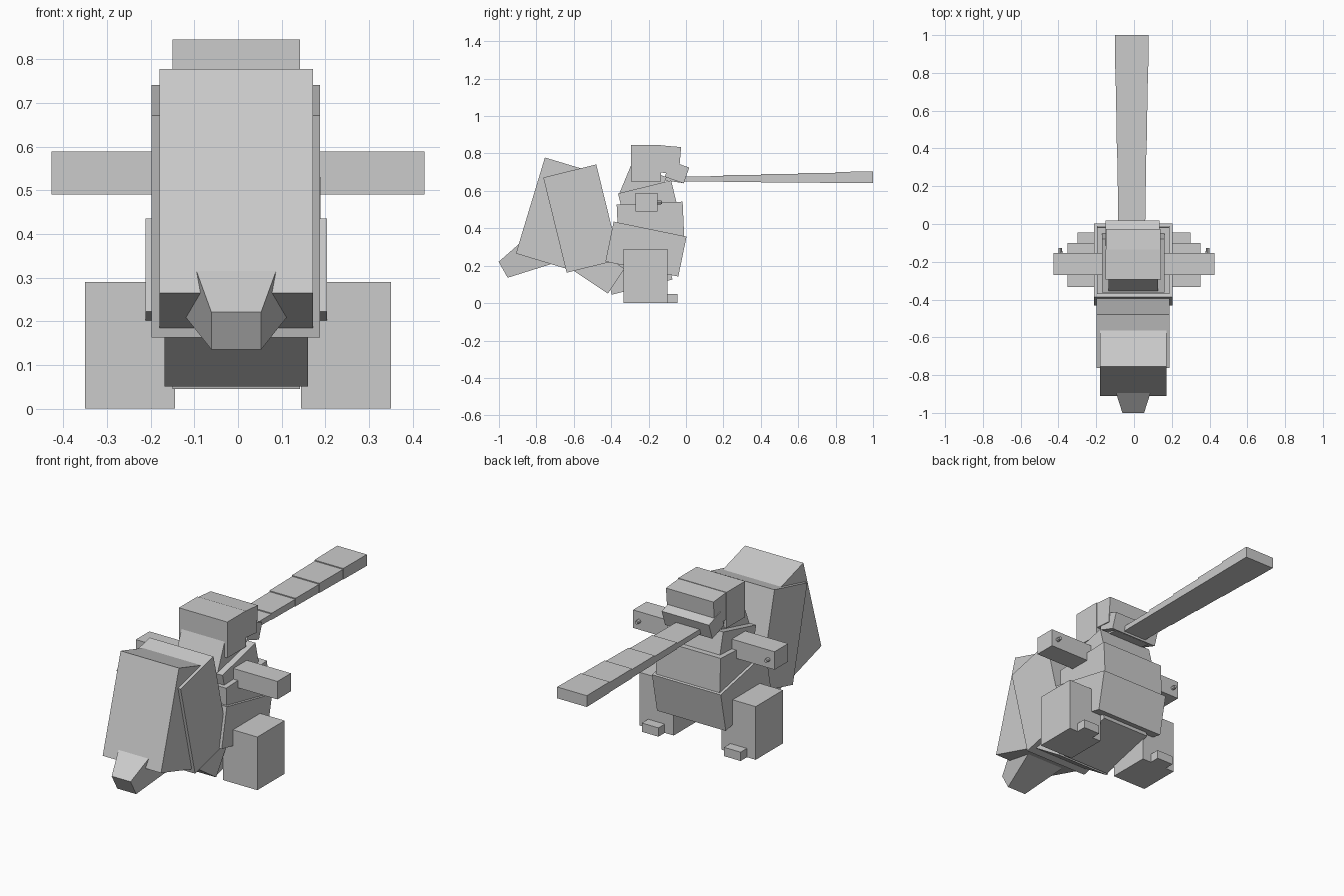
import bpy, bmesh
from math import radians
from mathutils import Matrix, Vector

cube = bpy.data.objects.get("Cube")
if cube:
    bpy.data.objects.remove(cube)

grey = bpy.data.materials.new("plain_grey")
grey.use_nodes = True
grey.diffuse_color = (0.6, 0.6, 0.6, 1)
grey.node_tree.nodes["Principled BSDF"].inputs["Base Color"].default_value = (0.6, 0.6, 0.6, 1)

MID = -0.004  # the body sits a hair off centre


def add(name, bm, centre, tilt):
    mesh = bpy.data.meshes.new(name)
    bm.to_mesh(mesh)
    bm.free()
    mesh.materials.append(grey)
    obj = bpy.data.objects.new(name, mesh)
    obj.location = centre
    obj.rotation_euler.x = radians(tilt)
    bpy.context.collection.objects.link(obj)
    return obj


def box(name, centre, size, tilt=0, taper=1.0):
    """Box tilted about x; taper scales its far (+y) end."""
    bm = bmesh.new()
    bmesh.ops.create_cube(bm, size=1)
    for v in bm.verts:
        k = taper if v.co.y > 0 else 1
        v.co = Vector((v.co.x * size[0] * k, v.co.y * size[1], v.co.z * size[2] * k))
    return add(name, bm, centre, tilt)


# Torso: stacked boxes, each with its own lean
for name, y, z, size, tilt in (
    ("pelvis", -0.255, 0.168, (0.292, 0.335, 0.17), 14),
    ("lower_body", -0.214, 0.289, (0.415, 0.398, 0.218), -11.6),
    ("middle_body", -0.19, 0.437, (0.385, 0.353, 0.195), 2.6),
    ("upper_body", -0.206, 0.558, (0.33, 0.292, 0.13), 13.8),
    ("neck", -0.233, 0.623, (0.26, 0.2, 0.19), -22.6),
):
    box(name, (MID, y, z), size, tilt)

# Head, snout and jaw
box("head_rear", (MID, -0.215, 0.748), (0.292, 0.16, 0.196))
box("head_front", (MID, -0.092, 0.767), (0.286, 0.12, 0.145), -5)
box("snout", (-0.008, -0.048, 0.70), (0.285, 0.107, 0.09), -19)
box("jaw", (-0.008, -0.065, 0.664), (0.22, 0.09, 0.03), -8)

# Tail: root, two overlapping blocks and a tapering tip
box("tail_root", (MID, -0.506, 0.206), (0.328, 0.32, 0.16), -33.7)
box("tail_inner_block", (MID - 0.001, -0.559, 0.452), (0.386, 0.292, 0.524), 13.8)
box("tail_outer_block", (MID, -0.693, 0.48), (0.352, 0.29, 0.536), -16.8)
box("tail_tip", (MID, -0.825, 0.264), (0.114, 0.35, 0.098), 29.3, 2.5)

# Tongue: segments growing wider and thicker toward the end
for i in range(5):
    start = 0.2 * i if i else -0.04
    end = 0.2 * (i + 1)
    box(f"tongue_segment_{i + 1}", (-0.012, (start + end) / 2, 0.664 + 0.002 * i),
        (0.142 + 0.008 * i, end - start, 0.028 + 0.008 * i), 0, 1.03)

# Arms, fingers, legs and feet on both sides
for side, s in (("left", 1), ("right", -1)):
    box(f"{side}_arm", (s * 0.2835, -0.212, 0.54), (0.287, 0.117, 0.098))
    box(f"{side}_leg", (s * 0.2475, -0.217, 0.145), (0.207, 0.235, 0.29))
    box(f"{side}_foot", (s * 0.248, -0.085, 0.024), (0.1, 0.08, 0.048))
    bm = bmesh.new()
    bmesh.ops.create_cone(bm, cap_ends=True, segments=8, radius1=0.012, radius2=0.009,
                          depth=0.04, matrix=Matrix.Rotation(radians(-90), 4, "X"))
    add(f"{side}_finger", bm, (s * 0.39, -0.148, 0.538), 0)
